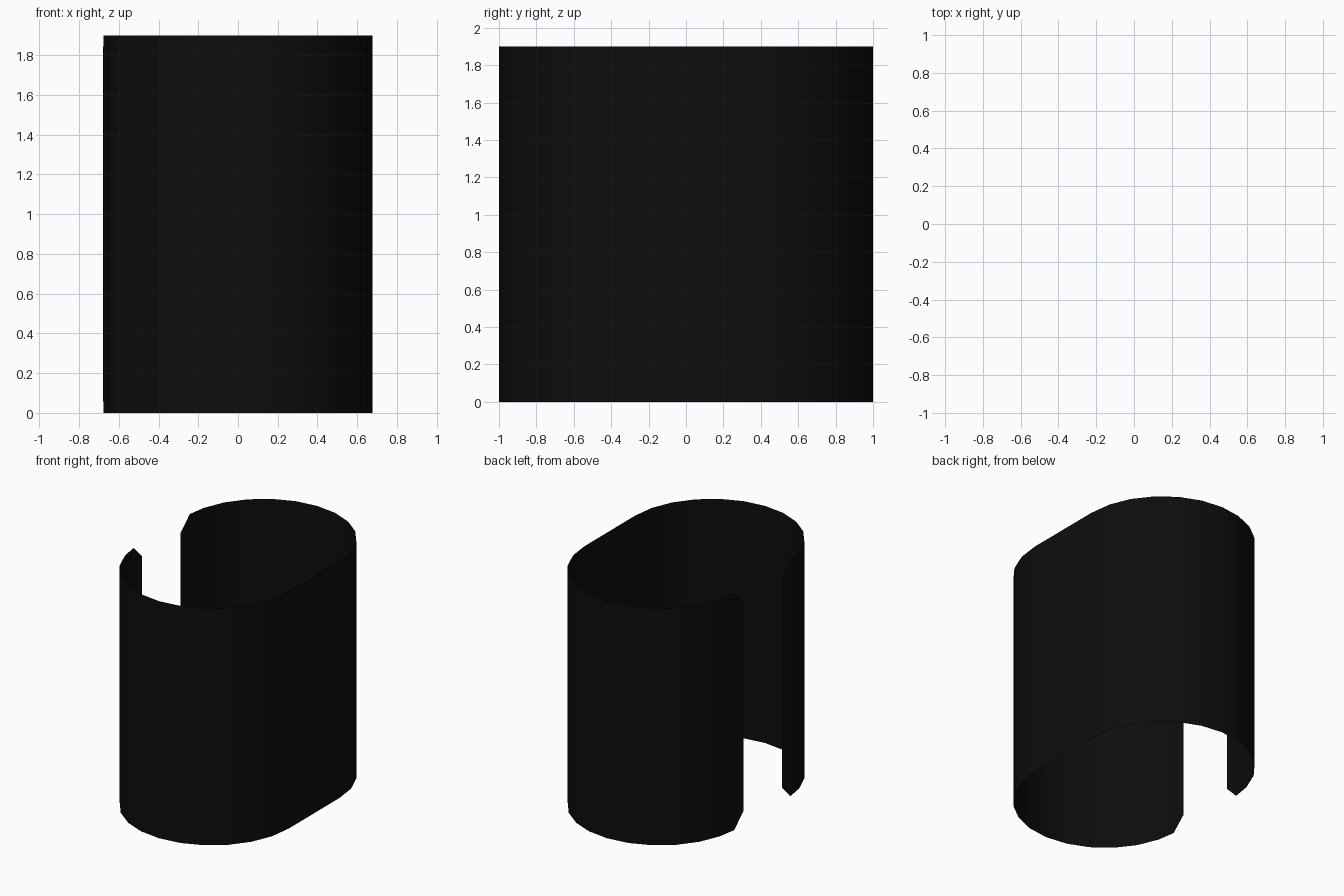
import bpy, bmesh
from math import sin, cos, radians

if "Cube" in bpy.data.objects:
    bpy.data.objects.remove(bpy.data.objects["Cube"])

HEIGHT = 1.9
RADIUS = 0.676
CENTRE_Y = 0.324     # centres of the two rounded ends
GAP_Y = 0.245        # half width of the slot on the left side
CHAMFER = 0.11       # cut corners beside the slot
SEGMENTS = 12

# Half outline of the stadium sleeve: x, y, inset of the top and bottom edges
half = []
for i in range(SEGMENTS):
    a = radians(180 * i / SEGMENTS)
    half.append((RADIUS * cos(a), CENTRE_Y + RADIUS * sin(a), 0))
half += [(-0.676, GAP_Y + CHAMFER, 0), (-0.68, GAP_Y, CHAMFER)]

# Mirror it to the front side; the flat right wall joins both halves
outline = [(x, -y, c) for x, y, c in reversed(half)] + half

# Open-ended single-surface wall
bm = bmesh.new()
columns = [(bm.verts.new((x, y, c)), bm.verts.new((x, y, HEIGHT - c)))
           for x, y, c in outline]
for (b0, t0), (b1, t1) in zip(columns, columns[1:]):
    bm.faces.new((b0, b1, t1, t0))

mesh = bpy.data.meshes.new("slotted_sleeve")
bm.to_mesh(mesh)
bm.free()
sleeve = bpy.data.objects.new("slotted_sleeve", mesh)
bpy.context.collection.objects.link(sleeve)

# Black finish
black = bpy.data.materials.new("black")
black.diffuse_color = (0.004, 0.004, 0.004, 1)
black.use_nodes = True
black.node_tree.nodes["Principled BSDF"].inputs["Base Color"].default_value = black.diffuse_color
mesh.materials.append(black)

# Smooth walls
bpy.context.view_layer.objects.active = sleeve
sleeve.select_set(True)
bpy.ops.object.shade_smooth_by_angle(angle=radians(30))
